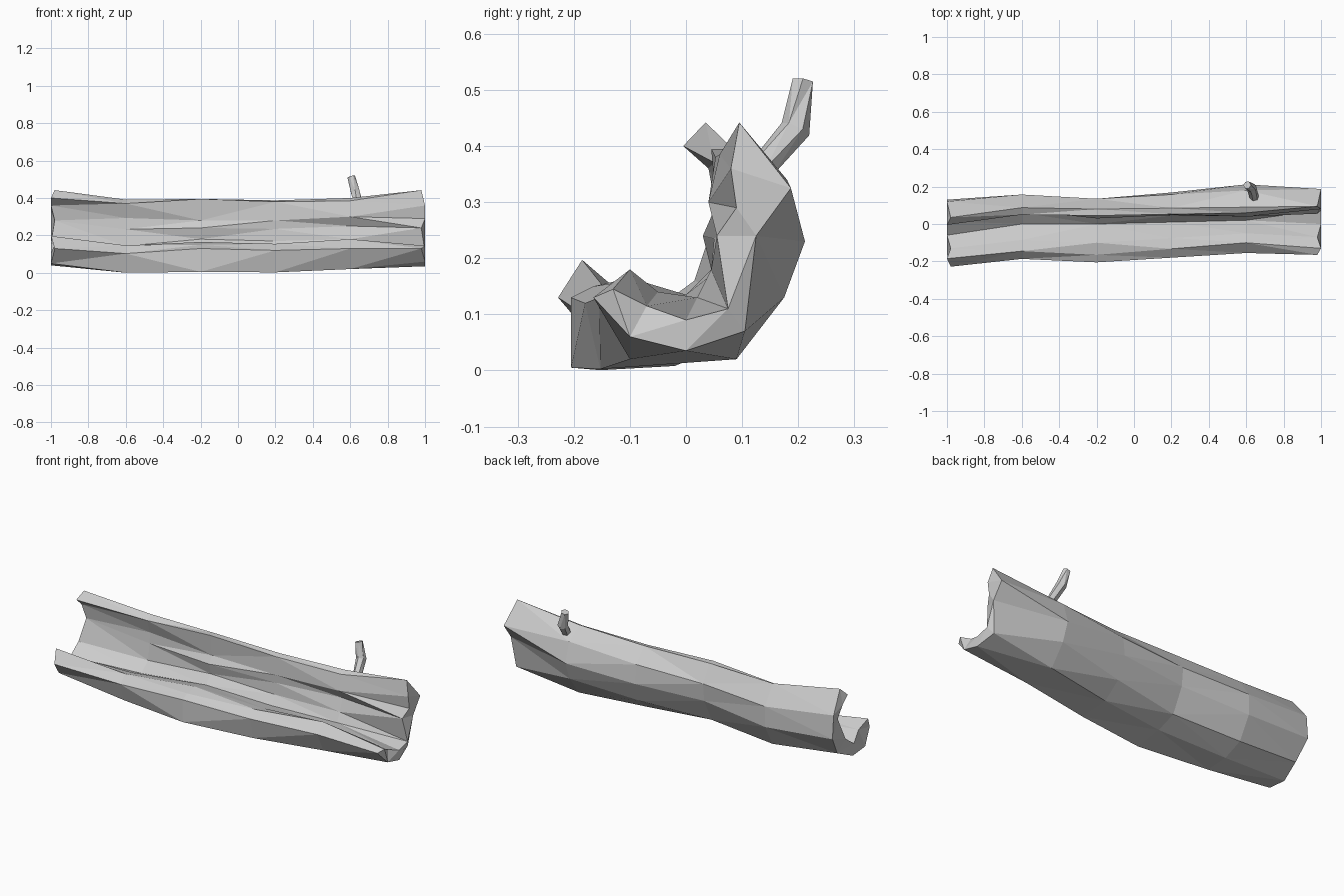
import bpy, bmesh, math
from mathutils import Vector

if "Cube" in bpy.data.objects:
    bpy.data.objects.remove(bpy.data.objects["Cube"])

# Cross-sections (y, z): outer bark from the front lip under and up the back, then the hollow inside
left = [(-.228, .13), (-.16, .05), (-.05, .04), (.06, .09), (.13, .20), (.12, .33), (.035, .442),
        (-.005, .40), (.04, .36), (.055, .28), (.015, .16), (-.06, .105), (-.13, .15), (-.185, .197)]
middle = [(-.205, .13), (-.205, .005), (-.05, .03), (.06, .07), (.125, .20), (.135, .30), (.08, .395),
          (.045, .395), (.055, .28), (.03, .24), (.045, .18), (0, .135), (-.10, .165), (-.165, .15)]
thick = [(-.155, .13), (-.10, .02), (.09, .02), (.175, .13), (.212, .23), (.18, .34), (.09, .40),
         (.06, .385), (.04, .30), (.07, .25), (.045, .18), (.02, .13), (-.05, .14), (-.10, .18)]
right = [(-.165, .13), (-.10, .06), (0, .035), (.105, .07), (.125, .24), (.187, .325), (.095, .442),
         (.08, .36), (.09, .29), (.055, .24), (.075, .11), (0, .09), (-.07, .115), (-.13, .145)]


def blend(a, b, dy, dz):
    return [((p[0] + q[0]) / 2 + dy, max(0, (p[1] + q[1]) / 2 + dz)) for p, q in zip(a, b)]


def loft(name, rings):
    """Skin a chain of equal rings, faceted; caps are strips joining first and last points inward."""
    bm = bmesh.new()
    loops = [[bm.verts.new(p) for p in ring] for ring in rings]
    n = len(loops[0])
    for a, b in zip(loops, loops[1:]):
        for i in range(n):
            j = (i + 1) % n
            bm.faces.new((a[i], a[j], b[j], b[i]))
    for ring in (loops[0], loops[-1]):
        for i in range(n // 2 - 1):
            bm.faces.new((ring[i], ring[i + 1], ring[n - 2 - i], ring[n - 1 - i]))
    bmesh.ops.triangulate(bm, faces=bm.faces[:], quad_method='SHORT_EDGE')
    bmesh.ops.recalc_face_normals(bm, faces=bm.faces[:])
    mesh = bpy.data.meshes.new(name)
    bm.to_mesh(mesh)
    bm.free()
    obj = bpy.data.objects.new(name, mesh)
    bpy.context.collection.objects.link(obj)
    return obj


# Hollow broken log
stations = [(-.99, left), (-.6, blend(left, middle, .03, -.027)), (-.2, middle),
            (.2, blend(middle, thick, 0, -.01)), (.6, thick), (.99, right)]
rings = [[Vector((x, y, z)) for y, z in profile] for x, profile in stations]
for ring, s in ((rings[0], -1), (rings[-1], 1)):      # ragged broken ends
    for i, p in enumerate(ring):
        p.x += s * .01 * (1 if i % 3 else -1)
loft("hollow_log", rings)

# Bent twig stub near the right end
path = [((.645, .135, .36), .024), ((.628, .195, .43), .027), ((.605, .208, .515), .021)]
twig = []
for k, (c, r) in enumerate(path):
    a, b = Vector(path[max(k - 1, 0)][0]), Vector(path[min(k + 1, 2)][0])
    turn = (b - a).to_track_quat('Z', 'Y')
    twig.append([Vector(c) + turn @ Vector((r * math.cos(t * math.tau / 6), r * math.sin(t * math.tau / 6), 0))
                 for t in range(6)])
loft("twig", twig)
